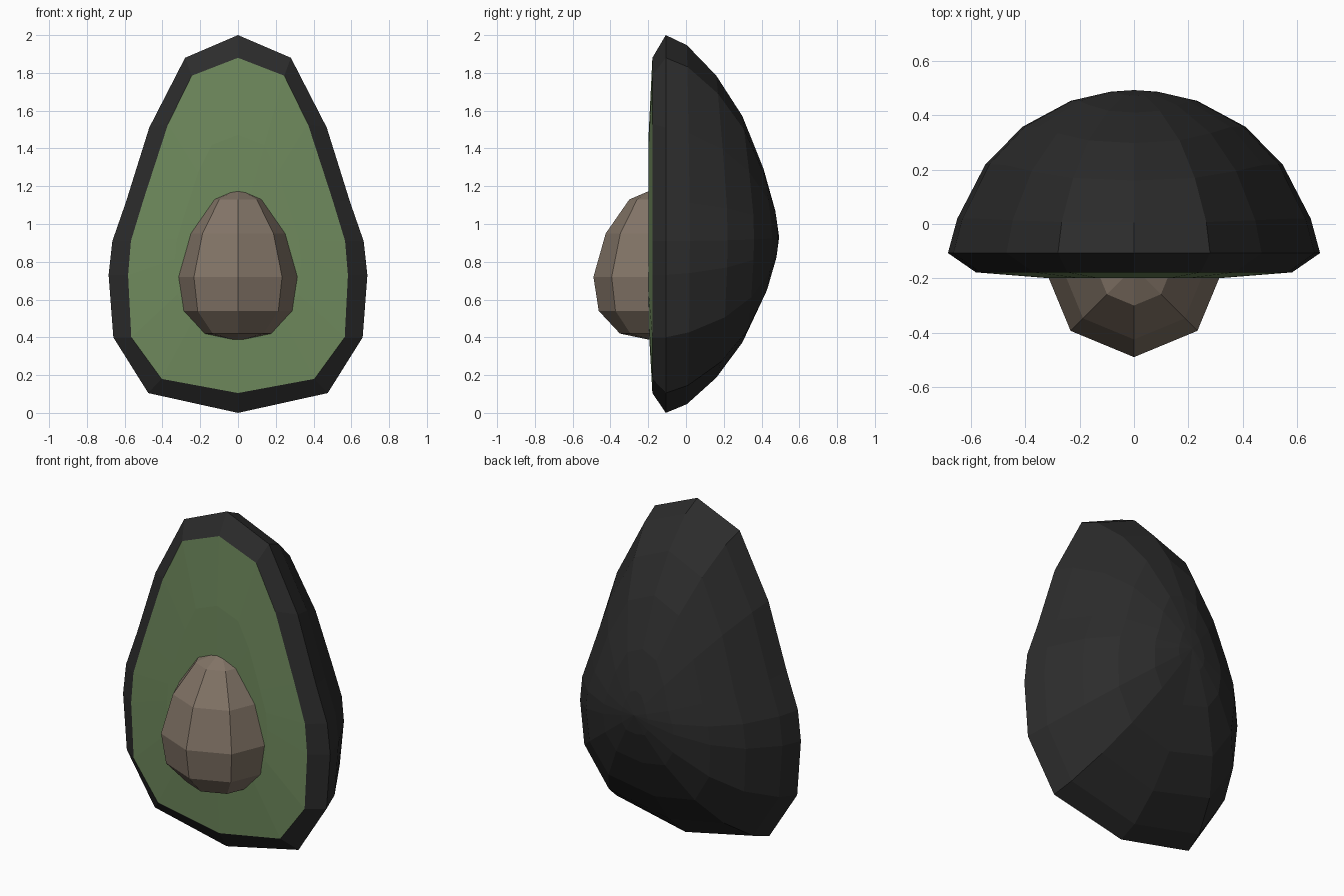
import bpy, bmesh, math

if "Cube" in bpy.data.objects:
    bpy.data.objects.remove(bpy.data.objects["Cube"])


def material(name, rgb):
    m = bpy.data.materials.new(name)
    m.diffuse_color = (*rgb, 1)
    m.use_nodes = True
    m.node_tree.nodes["Principled BSDF"].inputs["Base Color"].default_value = m.diffuse_color
    return m


def loft(name, rings, mat, closed=True):
    """Bridge successive rings of points; a one-point ring is a pole."""
    bm = bmesh.new()
    rows = [[bm.verts.new(p) for p in r] for r in rings]
    for a, b in zip(rows, rows[1:]):
        n = max(len(a), len(b))
        for i in range(n if closed else n - 1):
            j = (i + 1) % n
            if len(a) == 1:
                bm.faces.new((a[0], b[i], b[j]))
            elif len(b) == 1:
                bm.faces.new((a[i], b[0], a[j]))
            else:
                bm.faces.new((a[i], b[i], b[j], a[j]))
    mesh = bpy.data.meshes.new(name)
    bm.to_mesh(mesh)
    bm.free()
    mesh.materials.append(mat)
    ob = bpy.data.objects.new(name, mesh)
    bpy.context.collection.objects.link(ob)
    return ob


def mirrored(half):
    """Right half outline from bottom to top -> full loop."""
    return half + [(-x, z) for x, z in half[-2:0:-1]]


CZ = 0.93
outer = mirrored([(0, 0), (.475, .105), (.66, .40), (.685, .73), (.665, .91),
                  (.592, 1.12), (.47, 1.51), (.28, 1.88), (0, 2.0)])
inner = mirrored([(0, .105), (.405, .18), (.565, .40), (.582, .73), (.567, .91),
                  (.50, 1.13), (.37, 1.53), (.245, 1.785), (0, 1.88)])


def ring(outline, s, y_side, y_end):
    """Outline shrunk about the centre; depth differs at sides and ends."""
    pts = []
    for x, z in outline:
        dx, dz = x / .685, (z - CZ) / 1.0
        c = dx * dx / (dx * dx + dz * dz)
        pts.append((x * s, y_end + (y_side - y_end) * c, CZ + (z - CZ) * s))
    return pts


# dark skin: bevelled front rim and rounded back
skin = [ring(inner, 1, -.178, -.178), ring(outer, 1, -.107, -.107)]
for s, ys, ye in [(.95, .02, .005), (.80, .22, .16), (.60, .36, .298),
                  (.34, .455, .41), (.13, .487, .473)]:
    skin.append(ring(outer, s, ys, ye))
skin.append([(0, .493, CZ)])
loft("skin", skin, material("dark skin", (.025, .025, .025)))

# green flesh, slightly domed
flesh = [[(0, -.2, CZ)], ring(inner, .57, -.198, -.198), ring(inner, 1, -.178, -.178)]
loft("flesh", flesh, material("green flesh", (.16, .255, .11)))

# faceted seed, front half of an eight-sided egg
seed = [[(0, -.16, 1.19)]]
for r, z in [(.14, 1.13), (.265, .95), (.33, .72), (.302, .54), (.19, .42)]:
    seed.append([(r * math.cos(a), -.16 + r * math.sin(a), z)
                 for a in (math.pi * (1 + i / 4) for i in range(5))])
seed.append([(0, -.16, .38)])
loft("seed", seed, material("brown seed", (.225, .175, .135)), closed=False)
